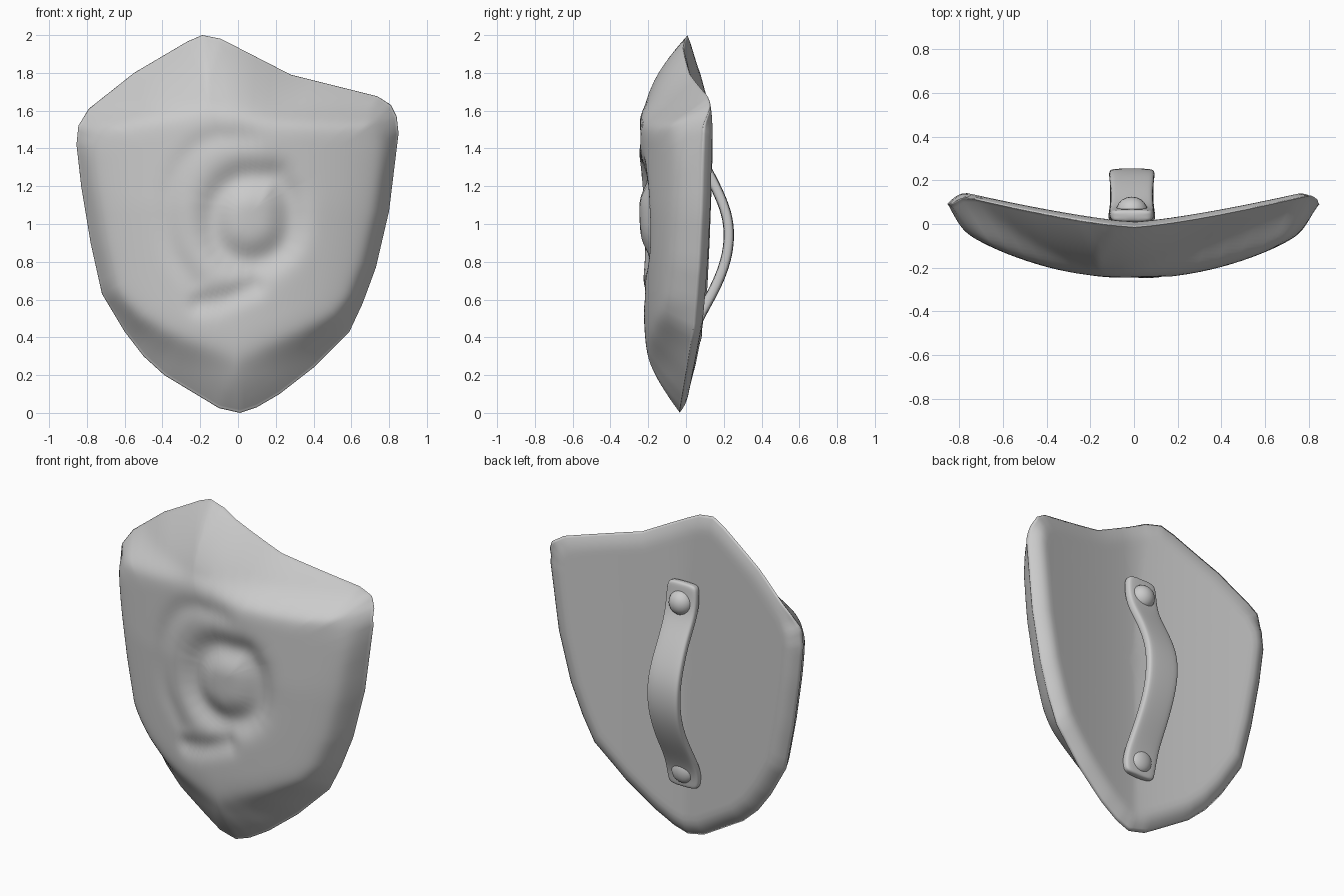
import bpy, bmesh, math
from mathutils import Vector as V

if "Cube" in bpy.data.objects:
    bpy.data.objects.remove(bpy.data.objects["Cube"])

# Shield outline (x, z), clockwise from the peak
OUT = [(-.19, 2), (-.09, 1.98), (.28, 1.79), (.74, 1.675), (.81, 1.63), (.84, 1.57), (.85, 1.48),
       (.8, 1.07), (.73, .77), (.66, .58), (.59, .43), (.4, .24), (.22, .1), (.1, .03), (.01, 0),
       (-.1, .025), (-.2, .085), (-.39, .2), (-.5, .3), (-.6, .43), (-.72, .63), (-.78, .9),
       (-.83, 1.2), (-.855, 1.42), (-.845, 1.52), (-.79, 1.61), (-.55, 1.8), (-.27, 1.965)]
OUT = [V(p) for p in OUT]
CENTRE = V((.05, 1.06))


def rounded(path):
    # corner cutting turns a few points into a flowing curve
    pts = [V(p) for p in path]
    for _ in range(2):
        cut = [pts[0]]
        for a, b in zip(pts, pts[1:]):
            cut += [a.lerp(b, .25), a.lerp(b, .75)]
        pts = cut + [pts[-1]]
    return pts


# Carved swirl grooves: path, depth, width
GROOVES = [
    (rounded([(.2, 1.25), (-.02, 1.25), (-.14, 1.1), (-.12, .88), (.06, .78), (.26, .88),
              (.28, 1.12), (.2, 1.25)]), .045, .085),
    (rounded([(.06, 1.46), (-.2, 1.46), (-.37, 1.22), (-.38, .9), (-.24, .7)]), .012, .06),
    (rounded([(-.2, .58), (-.08, .6), (.08, .67)]), .025, .06),
]


def seg_dist(p, a, b):
    ab = b - a
    t = max(0, min(1, (p - a).dot(ab) / ab.length_squared))
    return (p - a - ab * t).length


def rim_dist(p):
    return min(seg_dist(p, OUT[i - 1], OUT[i]) for i in range(len(OUT)))


def ease(t):
    t = max(0, min(1, t))
    return t * t * (3 - 2 * t)


def rim_y(p):
    side = -.035 + .125 * (abs(p.x) / .85) ** 1.5
    top = -.015 + .145 * (abs(p.x) / .8) ** 1.3
    return side + (top - side) * ease((p.y - 1.5) / .15)


def front_y(p):
    # curved face, cut by a bevel that widens towards the peak and the tip
    face = -.258 + .25 * (p.x / .85) ** 2 + .05 * max(0, 1.1 - p.y)
    w = .27 + .36 * ease((p.y - 1.35) / .3) + .45 * ease((.62 - p.y) / .42)
    bevel = rim_y(p) - .3 * (1 - max(0, 1 - rim_dist(p) / w) ** 2)
    y = (face + bevel + math.hypot(face - bevel, .05)) / 2
    if (p - CENTRE).length < .75:
        for path, depth, gw in GROOVES:
            g = min(seg_dist(p, a, b) for a, b in zip(path, path[1:]))
            y += depth * math.exp(-(g / gw) ** 2)
    return y


def back_y(p):
    k = 1 - max(0, 1 - rim_dist(p) / .1) ** 2
    deep = .01 + .14 * (abs(p.x) / .8) ** 1.3
    return rim_y(p) + (deep - rim_y(p)) * k


def finish(bm, name):
    bmesh.ops.recalc_face_normals(bm, faces=bm.faces)
    me = bpy.data.meshes.new(name)
    bm.to_mesh(me)
    bm.free()
    for f in me.polygons:
        f.use_smooth = True
    ob = bpy.data.objects.new(name, me)
    bpy.context.collection.objects.link(ob)
    return ob


# Shield body: rings shrink from the shared rim to a pole on each side
SUB = 4
rim = [OUT[i].lerp(OUT[(i + 1) % len(OUT)], j / SUB) for i in range(len(OUT)) for j in range(SUB)]
n = len(rim)
bm = bmesh.new()
rim_v = [bm.verts.new((p.x, rim_y(p), p.y)) for p in rim]
for height, rings in ((front_y, 48), (back_y, 24)):
    prev = rim_v
    for r in range(1, rings):
        t = 1 - (r / rings) ** 1.3
        pts = [CENTRE.lerp(p, t) for p in rim]
        cur = [bm.verts.new((p.x, height(p), p.y)) for p in pts]
        for i in range(n):
            j = (i + 1) % n
            bm.faces.new((prev[i], prev[j], cur[j], cur[i]))
        prev = cur
    pole = bm.verts.new((CENTRE.x, height(CENTRE), CENTRE.y))
    for i in range(n):
        bm.faces.new((prev[i], prev[(i + 1) % n], pole))
finish(bm, "shield_body")

# Handle strap: rounded section swept along a (y, z, half width) path
PATH = [(.035, 1.57, .085), (.04, 1.54, .1), (.045, 1.46, .105), (.065, 1.37, .1), (.125, 1.26, .095),
        (.18, 1.15, .1), (.225, 1.03, .105), (.23, .9, .105), (.205, .78, .1), (.15, .65, .1),
        (.08, .53, .1), (.035, .43, .11), (.025, .35, .105), (.022, .32, .085)]
T = .028
bm = bmesh.new()
rows = []
for i, (y, z, w) in enumerate(PATH):
    a, b = PATH[max(i - 1, 0)], PATH[min(i + 1, len(PATH) - 1)]
    tan = V((0, b[0] - a[0], b[1] - a[1])).normalized()
    nor = V((0, -tan.z, tan.y))
    sec = [(-w, -.7), (-w, .7), (-w * .8, 1), (w * .8, 1), (w, .7), (w, -.7), (w * .8, -1), (-w * .8, -1)]
    rows.append([bm.verts.new(V((-.01 + u, y, z)) + nor * v * T) for u, v in sec])
for a, b in zip(rows, rows[1:]):
    for i in range(8):
        j = (i + 1) % 8
        bm.faces.new((a[i], a[j], b[j], b[i]))
bm.faces.new(rows[0])
bm.faces.new(rows[-1])
handle = finish(bm, "handle_strap")
sub = handle.modifiers.new("soften", 'SUBSURF')
sub.levels = sub.render_levels = 2

# Rivets fixing the strap to the back
for name, y, z, flat in (("rivet_upper", .06, 1.45, .9), ("rivet_lower", .045, .42, .55)):
    bm = bmesh.new()
    bmesh.ops.create_uvsphere(bm, u_segments=20, v_segments=12, radius=.072)
    rivet = finish(bm, name)
    rivet.location = (-.01, y, z)
    rivet.scale = (1, flat, 1)
